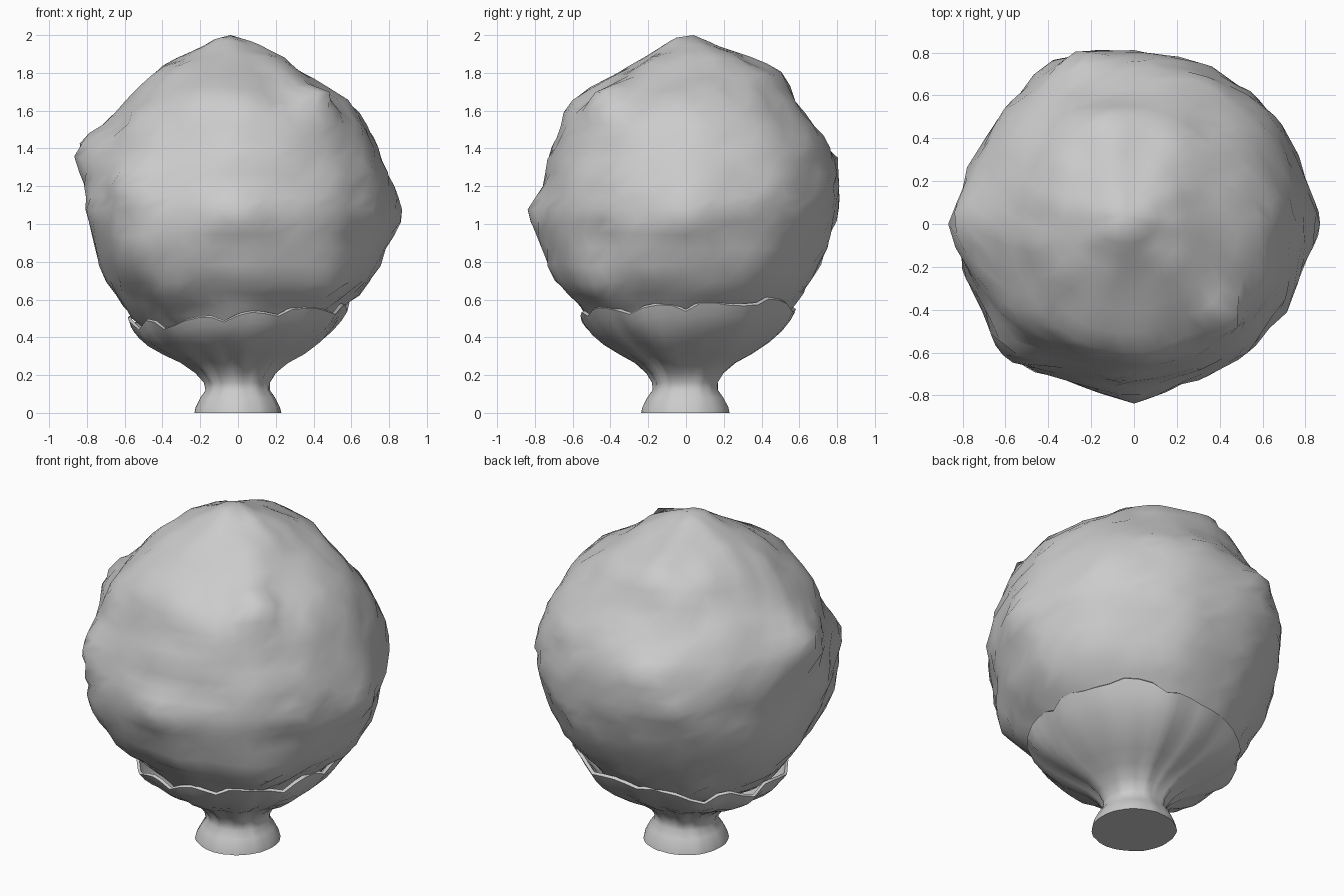
import bpy, bmesh, math
from mathutils import Vector, noise

if "Cube" in bpy.data.objects:
    bpy.data.objects.remove(bpy.data.objects["Cube"])

stone = bpy.data.materials.new("plain grey")
stone.diffuse_color = (0.6, 0.6, 0.6, 1)
stone.use_nodes = True
stone.node_tree.nodes["Principled BSDF"].inputs["Base Color"].default_value = stone.diffuse_color
SEG = 48


def loft(name, rings, cap_start, cap_end):
    """Join closed rings of points into one smooth skin."""
    bm = bmesh.new()
    rows = [[bm.verts.new(p) for p in ring] for ring in rings]
    for a, b in zip(rows, rows[1:]):
        for i in range(SEG):
            j = (i + 1) % SEG
            bm.faces.new((a[i], a[j], b[j], b[i]))
    for row, cap in ((rows[0], cap_start), (rows[-1], cap_end)):
        tip = bm.verts.new(cap)
        for i in range(SEG):
            bm.faces.new((row[i], row[(i + 1) % SEG], tip))
    bmesh.ops.recalc_face_normals(bm, faces=bm.faces)
    mesh = bpy.data.meshes.new(name)
    bm.to_mesh(mesh)
    bm.free()
    mesh.materials.append(stone)
    ob = bpy.data.objects.new(name, mesh)
    bpy.context.collection.objects.link(ob)
    bpy.context.view_layer.objects.active = ob
    ob.select_set(True)
    bpy.ops.object.shade_smooth_by_angle(angle=math.radians(60))
    ob.select_set(False)
    return ob


def sample(values, t):
    """Smooth curve through evenly numbered values."""
    n = len(values) - 1
    i = min(int(t), n - 1)
    f = t - i
    p0, p1, p2, p3 = (values[max(0, min(n, i + k))] for k in (-1, 0, 1, 2))
    return 0.5 * (2 * p1 + (p2 - p0) * f + (2 * p0 - 5 * p1 + 4 * p2 - p3) * f * f
                  + (3 * p1 - p0 - 3 * p2 + p3) * f ** 3)


def around(values, a):
    """Blend values spread evenly around the axis."""
    n = len(values)
    q = (a / (2 * math.pi) * n) % n
    k, f = int(q) % n, q % 1
    f = f * f * (3 - 2 * f)
    return values[k] * (1 - f) + values[(k + 1) % n] * f


# Lumpy ball: four side outlines blended around the axis
HEIGHT = [0.33, 0.42, 0.55, 0.70, 0.90, 1.06, 1.20, 1.36, 1.50, 1.65, 1.80, 1.90, 1.97]
SIDES = [
    [0.28, 0.43, 0.55, 0.70, 0.78, 0.82, 0.80, 0.75, 0.70, 0.58, 0.39, 0.22, 0.10],  # right
    [0.28, 0.43, 0.56, 0.67, 0.76, 0.80, 0.80, 0.77, 0.69, 0.58, 0.46, 0.26, 0.10],  # back
    [0.28, 0.46, 0.59, 0.69, 0.77, 0.79, 0.79, 0.78, 0.71, 0.58, 0.43, 0.26, 0.10],  # left
    [0.28, 0.43, 0.54, 0.69, 0.76, 0.79, 0.76, 0.71, 0.67, 0.60, 0.38, 0.18, 0.08],  # front
]
# Knobs: azimuth in degrees, height, push, width, distance from the axis
KNOBS = [(0, 1.06, 0.07, 0.14, 0.8), (180, 1.36, 0.08, 0.15, 0.8), (270, 1.06, 0.05, 0.12, 0.8),
         (108, 1.29, 0.06, 0.13, 0.8), (122, 1.15, 0.05, 0.12, 0.8), (222, 1.19, 0.10, 0.13, 0.8),
         (225, 0.88, 0.07, 0.18, 0.78), (238, 1.05, 0.03, 0.14, 0.8), (35, 1.35, 0.03, 0.18, 0.8),
         (315, 1.65, 0.09, 0.11, 0.59), (162, 1.2, 0.03, 0.10, 0.8), (196, 1.08, 0.03, 0.12, 0.8),
         (315, 0.69, 0.05, 0.17, 0.70), (115, 1.72, 0.03, 0.15, 0.5)]


def ball_point(t, a):
    z = sample(HEIGHT, t)
    r = around([sample(s, t) for s in SIDES], a)
    p = Vector((r * math.cos(a), r * math.sin(a), z))
    push = 0.018 * noise.noise(p * 3.2) + 0.024 * noise.noise(p * 7 + Vector((5, 2, 1)))
    for deg, kz, amount, width, dist in KNOBS:
        b = math.radians(deg)
        c = Vector((dist * math.cos(b), dist * math.sin(b), kz))
        push += amount * math.exp(-((p - c).length / width) ** 2)
    p += (p - Vector((0, 0, 1.15))).normalized() * push
    lean = max(0, (z - 1.6) / 0.4)                      # crown leans a little
    return p + Vector((-0.03, 0.03, 0)) * lean


ROWS = 29
ball = [[ball_point(12 * i / (ROWS - 1), 2 * math.pi * (s + 0.5 * (i % 2)) / SEG)
         for s in range(SEG)] for i in range(ROWS)]
loft("lumpy_ball", ball, (0, 0, 0.29), (-0.04, 0.04, 2.0))

# Pedestal cup: flared foot, narrow neck, creased bowl, ragged rim, inner wall
CUP = [(0.232, 0.0), (0.225, 0.03), (0.20, 0.08), (0.172, 0.12), (0.172, 0.16), (0.20, 0.21),
       (0.26, 0.265), (0.34, 0.31), (0.43, 0.365), (0.50, 0.42), (0.55, 0.475), (0.58, 0.525),
       (0.565, 0.535), (0.535, 0.475), (0.44, 0.39), (0.26, 0.28)]
# Rim height and width at eight directions, starting from the right
RIM_Z = [0.565, 0.585, 0.535, 0.50, 0.48, 0.465, 0.51, 0.545]
RIM_R = [1.0, 1.08, 1.0, 1.0, 1.0, 0.98, 0.95, 1.02]


def cup_point(r, z, a):
    d = Vector((math.cos(a), math.sin(a), 0))
    bowl = min(1, max(0, (z - 0.13) / 0.2))
    rim = max(0, (z - 0.30) / 0.225)
    crease = noise.noise(d * 4.5 + Vector((0, 0, z * 3)))
    ragged = noise.noise(d * 5 + Vector((3, 1, 4)))
    r *= 1 + (around(RIM_R, a) - 1) * bowl
    r += 0.045 * crease * bowl * (1 - 0.7 * min(1, rim)) + 0.008 * crease
    r += 0.06 * max(0, -d.x) ** 2 * bowl * max(0, 1 - rim)
    scallop = 0.045 * abs(math.sin(5.5 * a + 1.5 * ragged)) - 0.027
    z += rim * (around(RIM_Z, a) - 0.525 + 0.02 * ragged + scallop * min(1, rim))
    return Vector((r * d.x, r * d.y, z))


cup = [[cup_point(r, z, 2 * math.pi * s / SEG) for s in range(SEG)] for r, z in CUP]
loft("pedestal_cup", cup, (0, 0, 0), (0, 0, 0.26))
